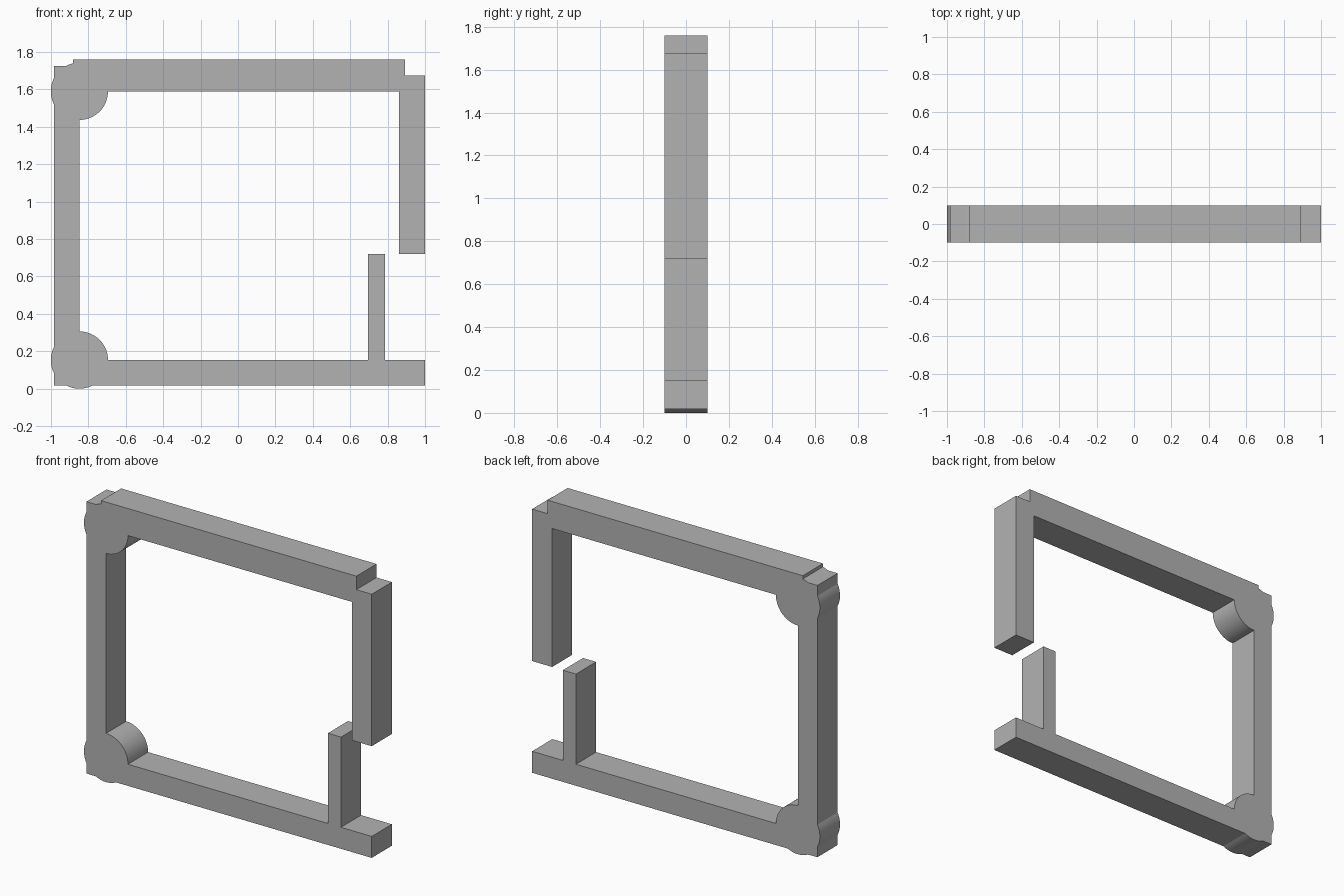
import bpy, bmesh, math
from mathutils import Vector

cube = bpy.data.objects.get("Cube")
if cube:
    bpy.data.objects.remove(cube, do_unlink=True)

# Material
grey = bpy.data.materials.new("plain grey")
grey.use_nodes = True
colour = (0.45, 0.45, 0.45, 1)
grey.diffuse_color = colour
grey.node_tree.nodes["Principled BSDF"].inputs["Base Color"].default_value = colour

# Main dimensions
DEPTH = 0.2
RADIUS = 0.153
LEFT, RIGHT = -0.984, 1.0
BOTTOM, FLOOR = 0.018, 0.153
CEILING, TOP = 1.59, 1.76
GAP = 0.72
HUB_X = -0.848
BEAM_LEFT = -0.882
bulge = math.degrees(math.acos((HUB_X - LEFT) / RADIUS))
beam_meet = math.degrees(math.acos((BEAM_LEFT - HUB_X) / RADIUS))


def arc(hub_z, start, end):
    """Points along a round corner hub, angles in degrees."""
    steps = max(3, round((end - start) / 5))
    angles = [math.radians(start + (end - start) * i / steps) for i in range(steps + 1)]
    return [(HUB_X + RADIUS * math.cos(a), hub_z + RADIUS * math.sin(a)) for a in angles]


# Lower beam with the short upright
outline = [(LEFT, BOTTOM)] + arc(FLOOR, 270 - bulge, 270 + bulge)
outline += [(RIGHT, BOTTOM), (RIGHT, FLOOR), (0.786, FLOOR), (0.786, GAP),
            (0.695, GAP), (0.695, FLOOR)]
# Inner rounds of both hubs
outline += arc(FLOOR, 0, 90) + arc(CEILING, 270, 360)
# Hanging post and upper beam
outline += [(0.861, CEILING), (0.861, GAP), (RIGHT, GAP), (RIGHT, 1.675),
            (0.893, 1.675), (0.893, TOP), (BEAM_LEFT, TOP)]
# Top of the tall post and its outer bulges
outline += arc(CEILING, beam_meet, 90 + bulge)
outline += [(LEFT, CEILING + HUB_X - LEFT)]
outline += arc(CEILING, 180 - bulge, 180 + bulge)
outline += arc(FLOOR, 180 - bulge, 180 + bulge)

# Extrude the outline through its depth
bm = bmesh.new()
front = bm.faces.new([bm.verts.new((x, -DEPTH / 2, z)) for x, z in outline])
result = bmesh.ops.extrude_face_region(bm, geom=[front], use_keep_orig=True)
moved = [g for g in result["geom"] if isinstance(g, bmesh.types.BMVert)]
bmesh.ops.translate(bm, verts=moved, vec=Vector((0, DEPTH, 0)))
bmesh.ops.recalc_face_normals(bm, faces=bm.faces)
mesh = bpy.data.meshes.new("open_frame")
bm.to_mesh(mesh)
bm.free()

frame = bpy.data.objects.new("open_frame", mesh)
bpy.context.collection.objects.link(frame)
mesh.materials.append(grey)

# Smooth rounds, sharp corners
bpy.ops.object.select_all(action='DESELECT')
frame.select_set(True)
bpy.context.view_layer.objects.active = frame
bpy.ops.object.shade_smooth_by_angle(angle=math.radians(20))
